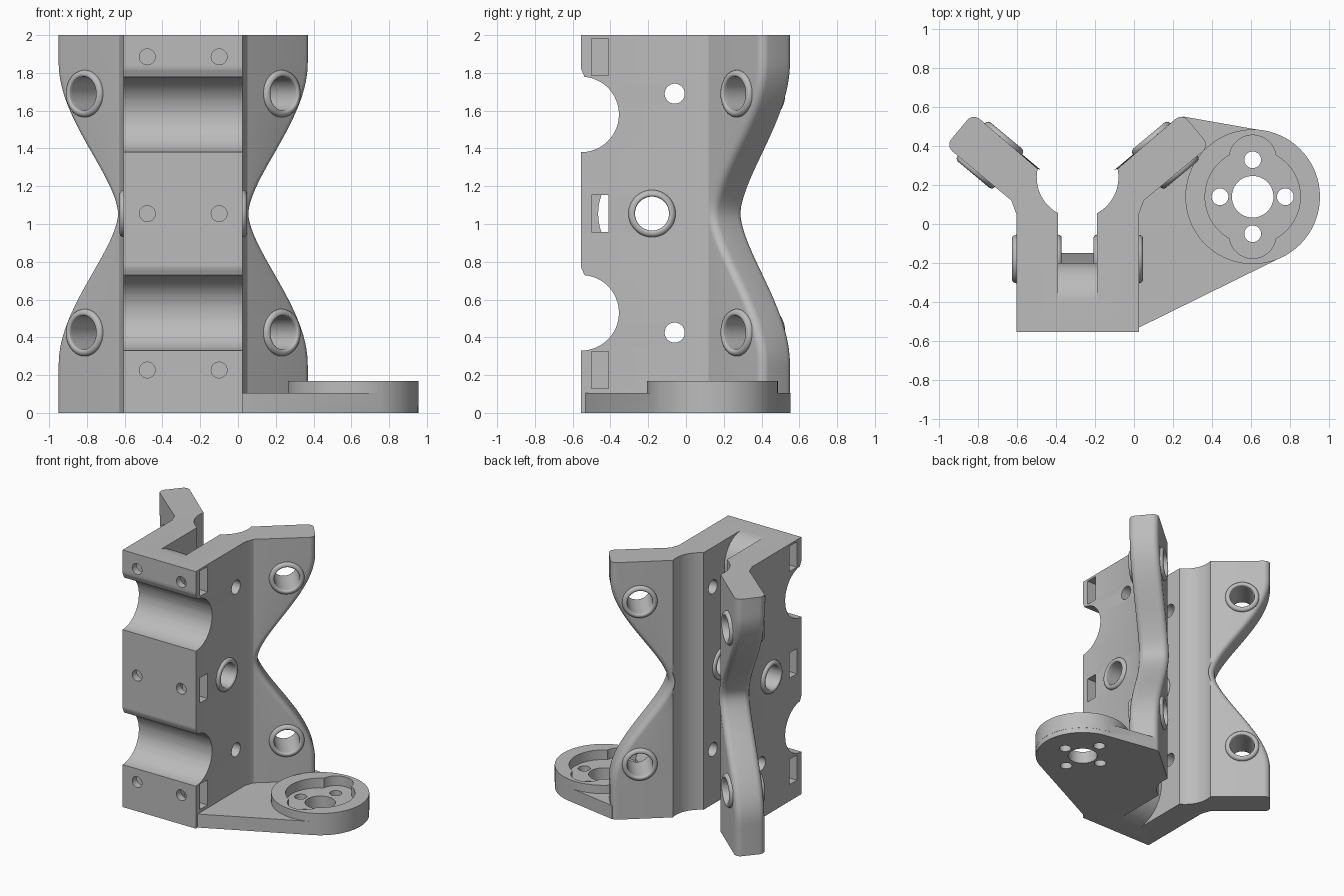
import bpy, bmesh, math
from math import sin, cos, radians
from mathutils import Vector, Matrix

if "Cube" in bpy.data.objects:
    bpy.data.objects.remove(bpy.data.objects["Cube"])

grey = bpy.data.materials.new("plain grey")
grey.use_nodes = True
grey.diffuse_color = (0.5, 0.5, 0.5, 1)
grey.node_tree.nodes["Principled BSDF"].inputs["Base Color"].default_value = (0.5, 0.5, 0.5, 1)

CX = -0.29            # middle plane of the bracket
MID = 1.055           # height of the axle
HUB = Vector((0.61, 0.14, 0))
PARTS = []


def finish(name, bm):
    bmesh.ops.recalc_face_normals(bm, faces=bm.faces)
    mesh = bpy.data.meshes.new(name)
    bm.to_mesh(mesh)
    bm.free()
    mesh.materials.append(grey)
    obj = bpy.data.objects.new(name, mesh)
    bpy.context.collection.objects.link(obj)
    return obj


def loft(name, rings):
    bm = bmesh.new()
    rows = [[bm.verts.new(p) for p in ring] for ring in rings]
    n = len(rows[0])
    for a, b in zip(rows, rows[1:]):
        for i in range(n):
            j = (i + 1) % n
            bm.faces.new((a[i], a[j], b[j], b[i]))
    bm.faces.new(rows[0])
    bm.faces.new(rows[-1])
    return finish(name, bm)


def prism_x(name, pts, a, b):
    return loft(name, [[(CX + x, y, z) for y, z in pts] for x in (a, b)])


def prism_z(name, pts, a, b):
    return loft(name, [[(x, y, z) for x, y in pts] for z in (a, b)])


def arc(cx, cy, r, a, b, n):
    angles = [radians(a + (b - a) * i / n) for i in range(n + 1)]
    return [(cx + r * cos(t), cy + r * sin(t)) for t in angles]


def rod(p, q, r, n=48):
    p, q = Vector(p), Vector(q)
    d = q - p
    m = Matrix.Translation((p + q) / 2) @ d.to_track_quat('Z', 'Y').to_matrix().to_4x4()
    bm = bmesh.new()
    bmesh.ops.create_cone(bm, cap_ends=True, segments=n, radius1=r, radius2=r,
                          depth=d.length, matrix=m)
    return finish("cutter", bm)


def collar(name, at, axis, inner=0.09, outer=0.125, h=0.022):
    # rounded ring standing on a face, lathed about the axis
    bead = arc(outer - h, 0, h, 0, 90, 5) + arc(inner + h / 2, h / 2, h / 2, 90, 180, 4)
    section = [(outer, -h)] + bead + [(inner, -h)]
    m = Matrix.Translation(at) @ Vector(axis).to_track_quat('Z', 'Y').to_matrix().to_4x4()
    bm = bmesh.new()
    n = 48
    rows = []
    for k in range(n):
        t = math.tau * k / n
        rows.append([bm.verts.new(m @ Vector((r * cos(t), r * sin(t), z))) for r, z in section])
    for k in range(n):
        a, b = rows[k], rows[(k + 1) % n]
        for i in range(len(section)):
            j = (i + 1) % len(section)
            bm.faces.new((a[i], a[j], b[j], b[i]))
    PARTS.append(finish(name, bm))


def combine(obj, tools, operation='DIFFERENCE'):
    bpy.context.view_layer.objects.active = obj
    for tool in tools:
        tool.hide_render = True
        mod = obj.modifiers.new("cut", 'BOOLEAN')
        mod.operation = operation
        mod.solver = 'EXACT'
        mod.object = tool
        bpy.ops.object.modifier_apply(modifier=mod.name)
        bpy.data.objects.remove(tool)


# Bracket: Y-shaped section whose wing tips draw in towards the waist
ALONG = Vector((0.768, 0.64))
ACROSS = Vector((-0.64, 0.768))
ROOT = Vector((0.34, 0.12))
TIP, THICK, ROUND = 0.44, 0.218, 0.045


def section(z):
    t = min(1, (abs(z - MID) / 0.8) ** 0.85)
    pull = 0.41 * (1 - t * t * (3 - 2 * t))
    end = TIP - pull - ROUND
    tip = arc(end, ROUND, ROUND, -90, 0, 6) + arc(end, THICK - ROUND, ROUND, 0, 90, 6)
    half = [(0.315, -0.555), (0.315, 0.05), tuple(ROOT)]
    half += [tuple(ROOT + ALONG * s + ACROSS * v) for s, v in tip]
    half += arc(0, 0.24, 0.21, 12, -64.5, 14)
    full = half + [(-x, y) for x, y in reversed(half)]
    return [(CX + x, y, z) for x, y in full]


body = loft("bracket", [section(2 * i / 64) for i in range(65)])
PARTS.append(body)
cuts = []

# Rear slot with rounded ends and a wheel pocket
slot = [(0.3, 2.2), (-0.41, 2.2)] + arc(-0.41, 1.79, 0.21, 90, 0, 14)
slot += arc(-0.18, MID, 0.285, 94, 264, 36)
slot += arc(-0.41, 0.26, 0.26, 0, -90, 14) + [(-0.41, -0.2), (0.3, -0.2)]
cuts.append(prism_x("cutter", slot, -0.1, 0.1))

# Front saddles
for zc in (1.58, 0.53):
    saddle = [(-0.7, zc - 0.2)] + arc(-0.555, zc, 0.2, -90, 85, 28)
    saddle += [(-0.555, zc + 0.24), (-0.7, zc + 0.24)]
    cuts.append(prism_x("cutter", saddle, -0.5, 0.5))

# Screw holes and nut pockets
for zc in (1.885, MID, 0.227):
    inner = 0.09 if zc == MID else 0.12
    for side in (-1, 1):
        cuts.append(rod((CX + side * 0.19, -0.7, zc), (CX + side * 0.19, -0.45, zc), 0.042, 24))
        pocket = [(-0.5, zc - 0.098), (-0.41, zc - 0.098), (-0.41, zc + 0.098), (-0.5, zc + 0.098)]
        cuts.append(prism_x("cutter", pocket, side * inner, side * 0.45))

# Axle bore and pin holes across the walls
for y, z, r in ((-0.18, MID, 0.09), (-0.06, 1.69, 0.053), (-0.06, 0.425, 0.053)):
    cuts.append(rod((CX - 0.5, y, z), (CX + 0.5, y, z), r))

# Wing bores with collars on both faces
for side in (-1, 1):
    for z in (1.69, 0.425):
        low = ROOT + ALONG * 0.235
        high = low + ACROSS * THICK
        axis = Vector((side * ACROSS.x, ACROSS.y, 0))
        a = Vector((CX + side * low.x, low.y, z))
        b = Vector((CX + side * high.x, high.y, z))
        cuts.append(rod(a - axis * 0.1, b + axis * 0.1, 0.09))
        collar("wing_collar_outer", a, -axis)
        collar("wing_collar_inner", b, axis)
    collar("axle_collar_outer", (CX + side * 0.315, -0.18, MID), (side, 0, 0))
    collar("axle_collar_inner", (CX + side * 0.1, -0.18, MID), (-side, 0, 0), h=0.018)
combine(body, cuts)

# Side foot with a raised hub
outline = [(-0.15, -0.54), (0.02, -0.535)] + arc(HUB.x, HUB.y, 0.345, -64, 76, 40)
outline += [(0.25, 0.553), (0.2, 0.49), (0.0, 0.2), (-0.15, 0.0)]
foot = prism_z("side_foot", outline, 0, 0.105)
PARTS.append(foot)
combine(foot, [prism_z("cutter", arc(HUB.x, HUB.y, 0.346, 0, 355, 71), 0.04, 0.17)], 'UNION')


def bore(dx, dy, r, bottom):
    p = HUB + Vector((dx, dy, bottom))
    return rod(p, p + Vector((0, 0, 0.5)), r)


# Horn recess, centre bore and four screw holes
recess = [bore(0, 0, 0.245, 0.095), bore(0, 0.197, 0.12, 0.095), bore(0, -0.197, 0.12, 0.095)]
holes = [bore(0, 0, 0.107, -0.1)]
holes += [bore(x, y, 0.043, -0.1) for x, y in ((0.168, 0), (-0.168, 0), (0, 0.19), (0, -0.19))]
combine(foot, recess + holes)

# Smooth curved faces, keep edges sharp
bpy.ops.object.select_all(action='DESELECT')
for part in PARTS:
    part.select_set(True)
bpy.context.view_layer.objects.active = body
bpy.ops.object.shade_smooth_by_angle(angle=radians(30))
